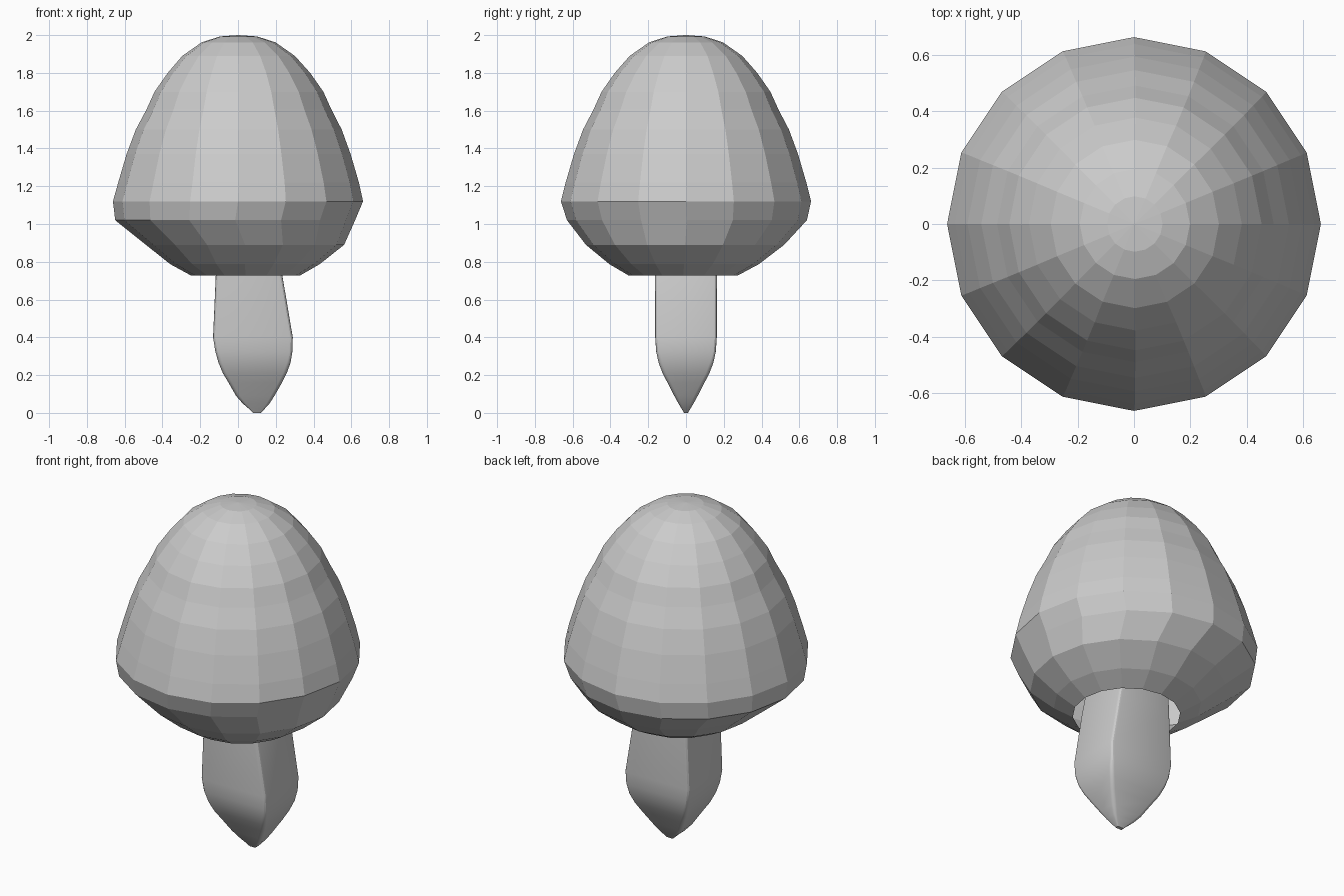
import bpy
import bmesh
from math import cos, sin, pi

if "Cube" in bpy.data.objects:
    bpy.data.objects.remove(bpy.data.objects["Cube"])


def loft(name, rings, close_bottom, close_top):
    """Skin a stack of rings (lists of points with equal counts)."""
    bm = bmesh.new()
    loops = [[bm.verts.new(p) for p in ring] for ring in rings]
    for a, b in zip(loops, loops[1:]):
        n = len(a)
        for i in range(n):
            j = (i + 1) % n
            bm.faces.new((a[i], a[j], b[j], b[i]))
    if close_bottom:
        bm.faces.new(loops[0][::-1])
    if close_top:
        bm.faces.new(loops[-1])
    mesh = bpy.data.meshes.new(name)
    bm.to_mesh(mesh)
    bm.free()
    obj = bpy.data.objects.new(name, mesh)
    bpy.context.collection.objects.link(obj)
    return obj


def circle(cx, cy, r, z, n=16):
    return [(cx + r * cos(2 * pi * i / n), cy + r * sin(2 * pi * i / n), z)
            for i in range(n)]


def rounded_rect(x0, x1, h, z, seg=3):
    """Rectangle from x0..x1, -h..h with small rounded corners."""
    r = min(0.02, 0.4 * h)
    pts = []
    corners = [(x1 - r, h - r), (x0 + r, h - r), (x0 + r, r - h), (x1 - r, r - h)]
    for k, (cx, cy) in enumerate(corners):
        for s in range(seg + 1):
            a = (k + s / seg) * pi / 2
            pts.append((cx + r * cos(a), cy + r * sin(a), z))
    return pts


# Cap: 16-sided faceted shell, open underneath (centre x, centre y, radius, z)
cap_profile = [
    (0.04, -0.015, 0.288, 0.727), (0.037, -0.01, 0.395, 0.787),
    (0.037, -0.005, 0.525, 0.89), (-0.015, 0.005, 0.635, 1.02),
    (0, 0, 0.662, 1.12), (0.003, 0, 0.637, 1.22), (0.003, 0, 0.593, 1.37),
    (0.004, 0, 0.545, 1.50), (0.005, 0, 0.49, 1.605), (0.005, 0, 0.447, 1.70),
    (0.005, 0, 0.377, 1.80), (0.003, 0, 0.298, 1.89), (0.003, 0, 0.195, 1.962),
    (0.003, 0, 0.098, 1.993), (0, 0, 0.002, 2.0),
]
loft("mushroom_cap", [circle(*p) for p in cap_profile], False, True)

# Stem: rounded-corner block tapering to a blunt tip (x min, x max, half depth, z)
stem_profile = [
    (0.08, 0.12, 0.010, 0.0), (0.06, 0.14, 0.022, 0.02),
    (0.025, 0.167, 0.04, 0.05), (-0.01, 0.193, 0.062, 0.09),
    (-0.05, 0.233, 0.098, 0.16), (-0.08, 0.258, 0.124, 0.21),
    (-0.103, 0.278, 0.145, 0.265), (-0.12, 0.288, 0.158, 0.325),
    (-0.132, 0.29, 0.163, 0.40), (-0.118, 0.236, 0.164, 0.72),
    (-0.105, 0.18, 0.164, 1.0),
]
stem = loft("mushroom_stem", [rounded_rect(*p) for p in stem_profile], True, True)
bpy.context.view_layer.objects.active = stem
stem.select_set(True)
bpy.ops.object.shade_smooth_by_angle(angle=0.5)
